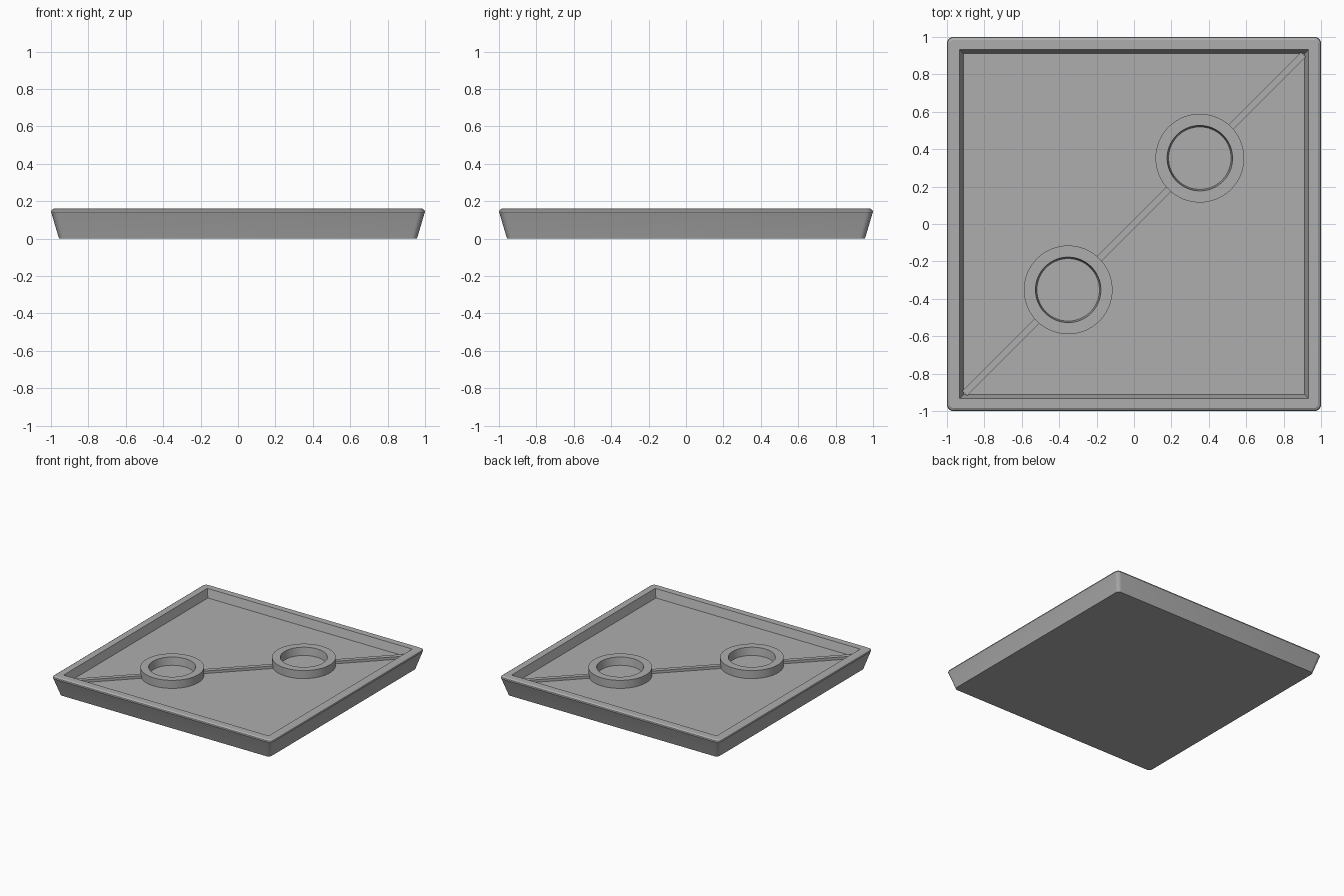
import bpy, bmesh, math
from mathutils import Matrix

if "Cube" in bpy.data.objects:
    bpy.data.objects.remove(bpy.data.objects["Cube"])

grey = bpy.data.materials.new("warm_grey")
grey.diffuse_color = (0.42, 0.42, 0.42, 1)
grey.use_nodes = True
grey.node_tree.nodes["Principled BSDF"].inputs["Base Color"].default_value = grey.diffuse_color


def finish(name, bm):
    bmesh.ops.remove_doubles(bm, verts=bm.verts, dist=1e-5)
    bmesh.ops.recalc_face_normals(bm, faces=bm.faces)
    mesh = bpy.data.meshes.new(name)
    bm.to_mesh(mesh)
    bm.free()
    mesh.materials.append(grey)
    ob = bpy.data.objects.new(name, mesh)
    bpy.context.collection.objects.link(ob)
    bpy.ops.object.select_all(action='DESELECT')
    ob.select_set(True)
    bpy.context.view_layer.objects.active = ob
    bpy.ops.object.shade_smooth_by_angle(angle=math.radians(30))
    return ob


def bridge(bm, a, b):
    for i in range(len(a)):
        j = (i + 1) % len(a)
        bm.faces.new((a[i], a[j], b[j], b[i]))


def rounded_square(half, r, z, seg=6):
    pts = []
    for q in range(4):
        c = math.pi / 4 + q * math.pi / 2
        cx = math.copysign(half - r, math.cos(c))
        cy = math.copysign(half - r, math.sin(c))
        for k in range(seg + 1):
            a = (q + k / seg) * math.pi / 2
            pts.append((cx + r * math.cos(a), cy + r * math.sin(a), z))
    return pts


# Tray: flared outside, softened lip, sloped inner wall, raised floor
bm = bmesh.new()
sections = [(0.957, 0.03, 0), (0.998, 0.035, 0.138), (1.0, 0.035, 0.143),
            (0.997, 0.033, 0.152), (0.985, 0.025, 0.16),
            (0.932, 0, 0.16), (0.912, 0, 0.094)]
loops = [[bm.verts.new(p) for p in rounded_square(*s)] for s in sections]
for a, b in zip(loops, loops[1:]):
    bridge(bm, a, b)
bm.faces.new(loops[0])
bm.faces.new(loops[-1])
finish("tray", bm)

# Two cup rings on the diagonal, each with a shallow closed hole
for name, s in (("front_ring", -1), ("back_ring", 1)):
    bm = bmesh.new()
    n = 64
    rings = []
    for r, z in ((0.237, 0.09), (0.237, 0.16), (0.175, 0.16), (0.167, 0.096)):
        rings.append([bm.verts.new((s * 0.352 + r * math.cos(2 * math.pi * i / n),
                                    s * 0.352 + r * math.sin(2 * math.pi * i / n), z))
                      for i in range(n)])
    for a, b in zip(rings, rings[1:]):
        bridge(bm, a, b)
    bm.faces.new(rings[0])
    bm.faces.new(rings[-1])
    finish(name, bm)

# Low ridge along the diagonal, in three runs that stop at the rings
for name, start, end in (("front_ridge", -1.28, -0.73),
                         ("middle_ridge", -0.265, 0.265),
                         ("back_ridge", 0.73, 1.28)):
    bm = bmesh.new()
    bmesh.ops.create_cube(bm, size=1, matrix=Matrix.Rotation(math.pi / 4, 4, 'Z')
                          @ Matrix.Translation(((start + end) / 2, 0, 0.102))
                          @ Matrix.Diagonal((end - start, 0.036, 0.026, 1)))
    finish(name, bm)
